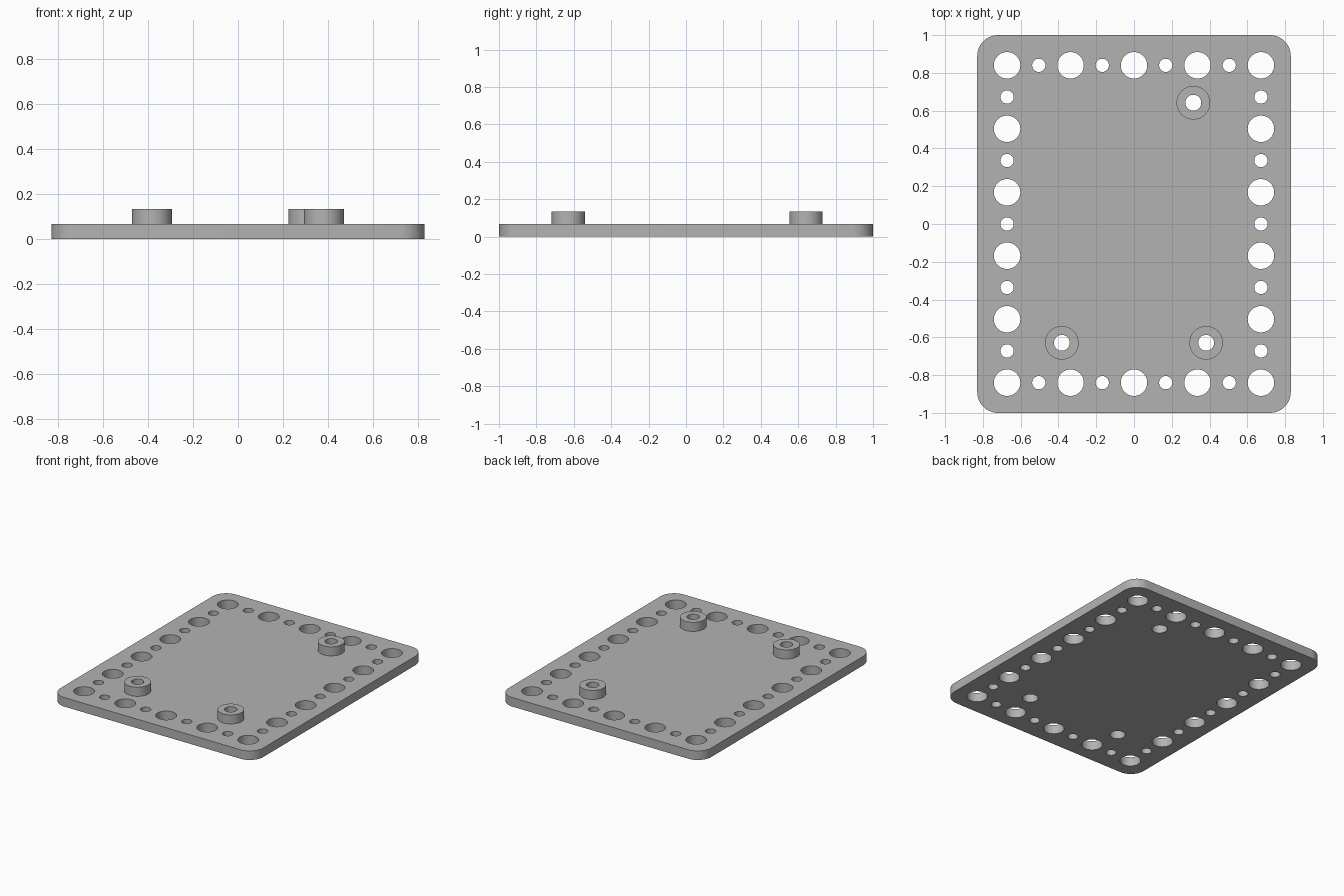
import bpy
from math import cos, sin, pi, radians

cube = bpy.data.objects.get("Cube")
if cube:
    bpy.data.objects.remove(cube, do_unlink=True)

THICK = 0.067
PITCH = 0.168
HALF_X, HALF_Y, CORNER = 0.83, 1.0, 0.11

grey = bpy.data.materials.new("plain_grey")
grey.use_nodes = True
colour = (0.45, 0.45, 0.45, 1)
grey.diffuse_color = colour
grey.node_tree.nodes["Principled BSDF"].inputs["Base Color"].default_value = colour


def circle(x, y, r, n=48):
    return [(x + r * cos(2 * pi * i / n), y + r * sin(2 * pi * i / n)) for i in range(n)]


def rounded_rectangle(hx, hy, r, steps=12):
    points = []
    for k, (sx, sy) in enumerate([(1, 1), (-1, 1), (-1, -1), (1, -1)]):
        for i in range(steps + 1):
            a = (k + i / steps) * pi / 2
            points.append((sx * (hx - r) + r * cos(a), sy * (hy - r) + r * sin(a)))
    return points


def slab(name, loops, z, height):
    """Extrude an outline with holes into a flat solid mesh."""
    curve = bpy.data.curves.new(name, 'CURVE')
    curve.dimensions = '2D'
    curve.fill_mode = 'BOTH'
    curve.extrude = height / 2
    for loop in loops:
        spline = curve.splines.new('POLY')
        spline.points.add(len(loop) - 1)
        for point, (x, y) in zip(spline.points, loop):
            point.co = (x, y, 0, 1)
        spline.use_cyclic_u = True
    obj = bpy.data.objects.new(name, curve)
    bpy.context.collection.objects.link(obj)
    obj.location.z = z + height / 2
    bpy.ops.object.select_all(action='DESELECT')
    obj.select_set(True)
    bpy.context.view_layer.objects.active = obj
    bpy.ops.object.convert(target='MESH')
    obj = bpy.context.object
    obj.name = name
    # Weld the caps to the walls
    bpy.ops.object.mode_set(mode='EDIT')
    bpy.ops.mesh.select_all(action='SELECT')
    bpy.ops.mesh.remove_doubles(threshold=0.0001)
    bpy.ops.mesh.normals_make_consistent(inside=False)
    bpy.ops.object.mode_set(mode='OBJECT')
    obj.data.materials.clear()
    obj.data.materials.append(grey)
    bpy.ops.object.shade_smooth_by_angle(angle=radians(30))
    return obj


# Standoff positions
standoffs = {
    "standoff_front_right": (-0.382, -0.629),
    "standoff_front_left": (0.382, -0.629),
    "standoff_back_left": (0.314, 0.642),
}

# Plate with a border of alternating large and small holes
plate_loops = [rounded_rectangle(HALF_X, HALF_Y, CORNER)]
for i in range(-4, 5):
    for j in range(-5, 6):
        if abs(i) == 4 or abs(j) == 5:
            radius = 0.07 if (i + j + 1) % 2 == 0 else 0.035
            plate_loops.append(circle(i * PITCH, j * PITCH, radius))

# The standoff bores open wider through the plate
plate_loops += [circle(x, y, 0.052) for x, y in standoffs.values()]
slab("base_plate", plate_loops, 0, THICK)

# Hollow standoffs
for name, (x, y) in standoffs.items():
    slab(name, [circle(x, y, 0.089), circle(x, y, 0.042)], THICK, THICK)
